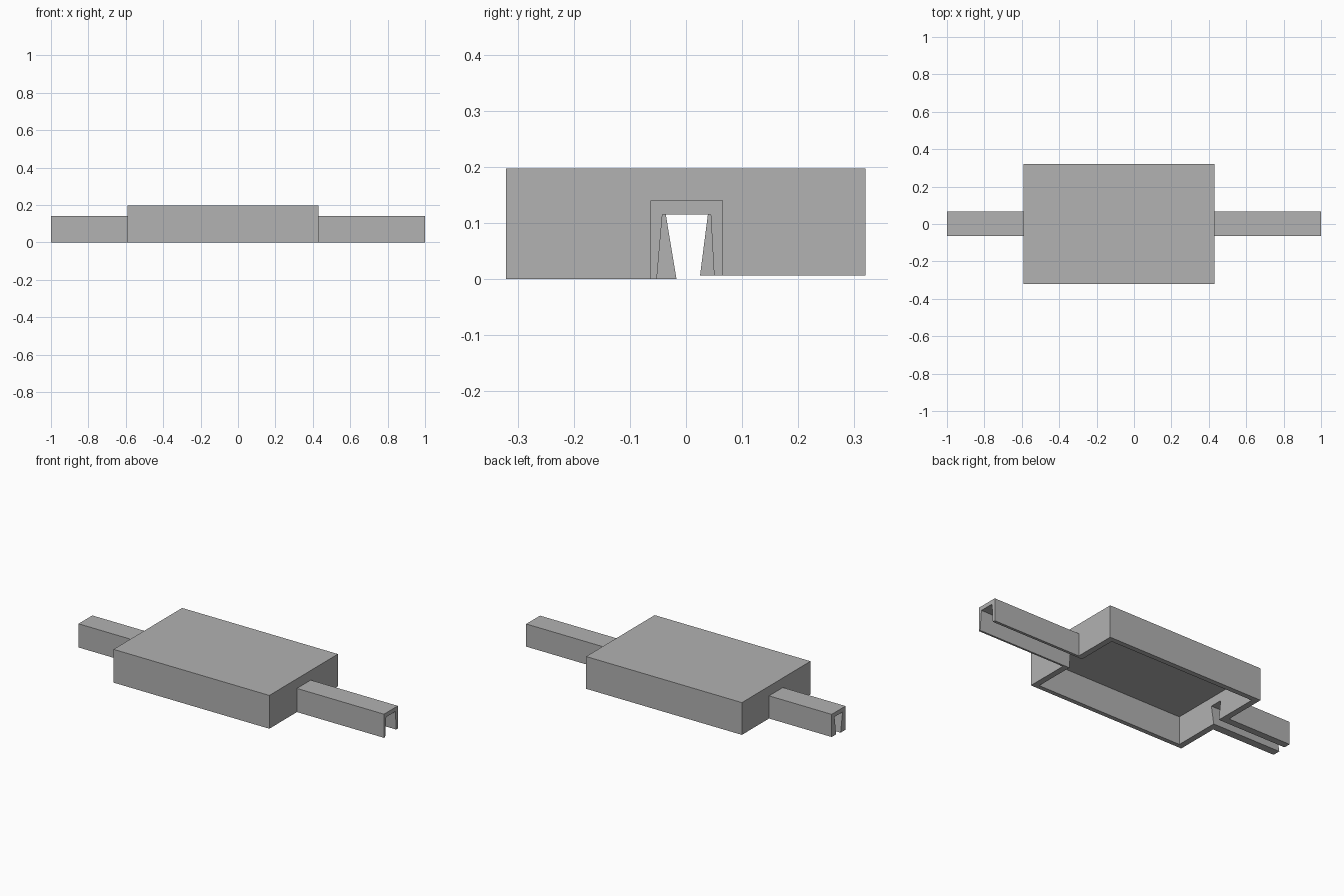
import bpy, bmesh

if "Cube" in bpy.data.objects:
    bpy.data.objects.remove(bpy.data.objects["Cube"])

# One flat grey for everything
grey = bpy.data.materials.new("plain_grey")
grey.diffuse_color = (0.445, 0.445, 0.445, 1)
grey.use_nodes = True
grey.node_tree.nodes["Principled BSDF"].inputs["Base Color"].default_value = grey.diffuse_color


def prism_x(name, profile, x0, x1):
    """Extrude a closed (y, z) profile along x."""
    bm = bmesh.new()
    face = bm.faces.new([bm.verts.new((x0, y, z)) for y, z in profile])
    ext = bmesh.ops.extrude_face_region(bm, geom=[face])
    moved = [g for g in ext["geom"] if isinstance(g, bmesh.types.BMVert)]
    bmesh.ops.translate(bm, verts=moved, vec=(x1 - x0, 0, 0))
    bmesh.ops.recalc_face_normals(bm, faces=bm.faces)
    mesh = bpy.data.meshes.new(name)
    bm.to_mesh(mesh)
    bm.free()
    mesh.materials.append(grey)
    obj = bpy.data.objects.new(name, mesh)
    bpy.context.collection.objects.link(obj)
    return obj


def rect(y0, y1, z0, z1):
    return [(y0, z0), (y1, z0), (y1, z1), (y0, z1)]


# Outer solids: wide box and the two channel arms
housing = prism_x("hollow_housing", rect(-0.321, 0.32, 0, 0.197), -0.59, 0.43)
arm = rect(-0.063, 0.066, 0, 0.14)
left_arm = prism_x("left_arm", arm, -1.0, -0.57)
right_arm = prism_x("right_arm", arm, 0.41, 1.0)

# Cutters: inner cavity, left dovetail slot, right flared slot
cavity = prism_x("cavity_cutter", rect(-0.295, 0.29, -0.1, 0.165), -0.555, 0.395)
left_slot = prism_x("left_slot_cutter",
                    [(-0.017, 0), (-0.014, -0.02), (0.022, -0.02), (0.025, 0),
                     (0.039, 0.115), (-0.036, 0.115)], -1.1, -0.5)
right_slot = prism_x("right_slot_cutter",
                     [(-0.052, 0), (-0.054, -0.02), (0.052, -0.02), (0.05, 0),
                      (0.044, 0.115), (-0.042, 0.115)], 0.35, 1.1)

# Join the solids, then hollow them from below
steps = [(left_arm, "UNION"), (right_arm, "UNION"), (cavity, "DIFFERENCE"),
         (left_slot, "DIFFERENCE"), (right_slot, "DIFFERENCE")]
for other, operation in steps:
    mod = housing.modifiers.new(other.name, "BOOLEAN")
    mod.operation = operation
    mod.solver = "EXACT"
    mod.object = other

bpy.context.view_layer.update()
deps = bpy.context.evaluated_depsgraph_get()
result = bpy.data.meshes.new_from_object(housing.evaluated_get(deps))
housing.modifiers.clear()
housing.data = result
for other, _ in steps:
    bpy.data.objects.remove(other)

# The rear half of the rim stops slightly higher than the front half
for v in result.vertices:
    if v.co.z < 0.002 and v.co.y > 0:
        v.co.z = 0.006

result.materials.clear()
result.materials.append(grey)
for p in result.polygons:
    p.material_index = 0
    p.use_smooth = False
